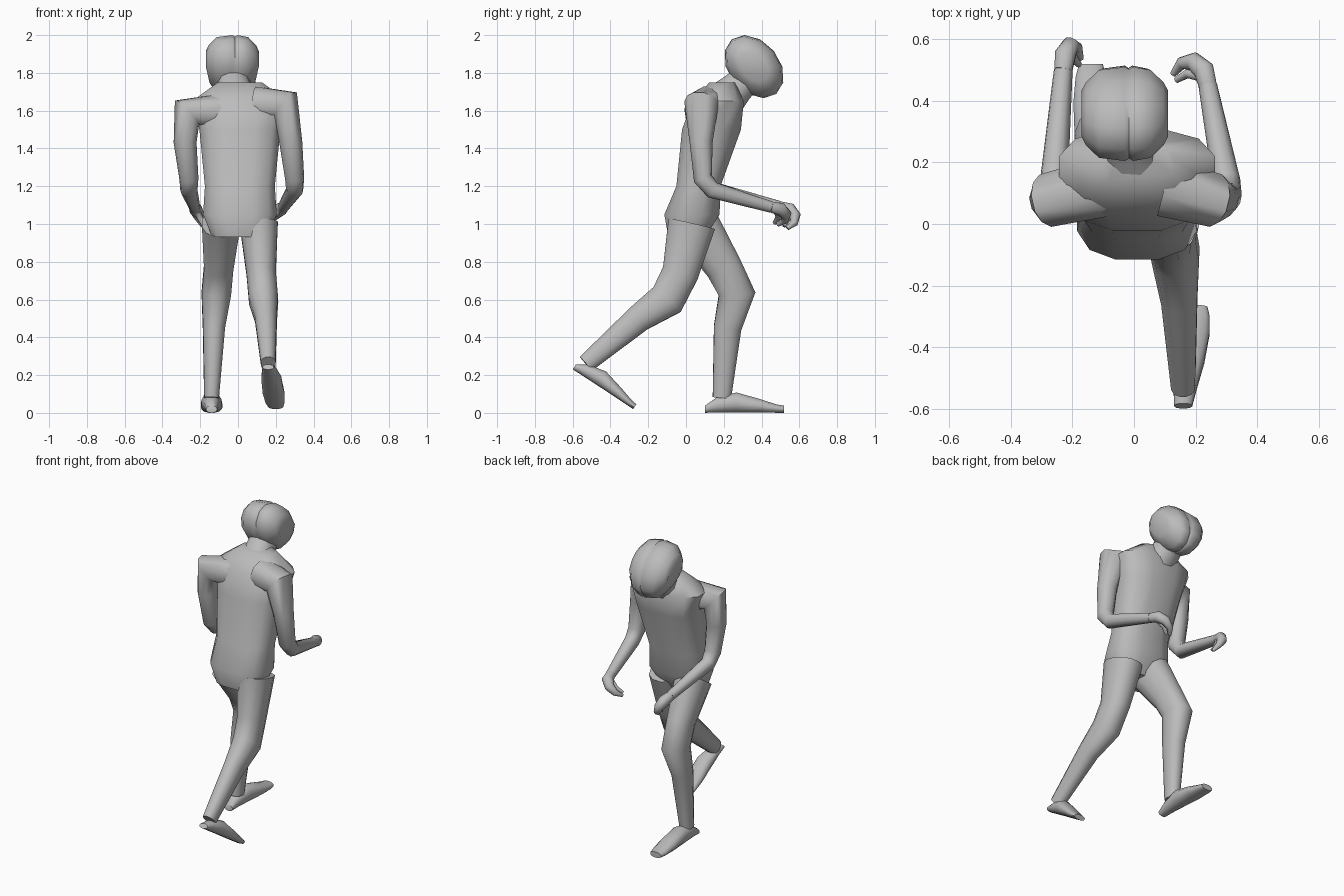
import bpy
import bmesh
from math import cos, sin, pi, radians, copysign
from mathutils import Vector

default_cube = bpy.data.objects.get("Cube")
if default_cube:
    bpy.data.objects.remove(default_cube, do_unlink=True)

RIGHTWARD = Vector((1, 0, 0))
FORWARD = Vector((0, 1, 0))

# One plain grey for the whole figure
COLOUR = (.5, .5, .5, 1)
grey = bpy.data.materials.new("plain grey")
grey.use_nodes = True
grey.diffuse_color = COLOUR
shader = grey.node_tree.nodes["Principled BSDF"]
shader.inputs["Base Color"].default_value = COLOUR


def skin_rings(name, rings):
    """Bridge a list of equal point rings into a closed, smooth-shaded part."""
    bm = bmesh.new()
    loops = [[bm.verts.new(point) for point in ring] for ring in rings]
    count = len(loops[0])
    for lower, upper in zip(loops, loops[1:]):
        for i in range(count):
            j = (i + 1) % count
            bm.faces.new((lower[i], lower[j], upper[j], upper[i]))
    bm.faces.new(loops[0])
    bm.faces.new(loops[-1])
    bmesh.ops.recalc_face_normals(bm, faces=bm.faces[:])
    mesh = bpy.data.meshes.new(name)
    bm.to_mesh(mesh)
    bm.free()
    mesh.materials.append(grey)
    part = bpy.data.objects.new(name, mesh)
    bpy.context.collection.objects.link(part)
    bpy.ops.object.select_all(action="DESELECT")
    part.select_set(True)
    bpy.context.view_layer.objects.active = part
    bpy.ops.object.shade_smooth_by_angle(angle=radians(55))


def rounded(value, power):
    return copysign(abs(value) ** power, value)


def oval(centre, across, deep, power=.9, sides=12):
    """Ring of points around a centre; a lower power makes it squarer."""
    turns = [2 * pi * (k + .5) / sides for k in range(sides)]
    return [centre + across * rounded(cos(turn), power)
            + deep * rounded(sin(turn), power) for turn in turns]


def tube(name, points, radii, axis, flatness=1):
    """Loft ovals along a bending path, carrying the first axis round bends."""
    points = [Vector(point) for point in points]
    steps = [(b - a).normalized() for a, b in zip(points, points[1:])]
    # Each ring faces halfway between the segments that meet at it
    tangents = [(a + b).normalized()
                for a, b in zip(steps[:1] + steps, steps + steps[-1:])]
    rings = []
    previous = tangents[0]
    for point, tangent, radius in zip(points, tangents, radii):
        axis = previous.rotation_difference(tangent) @ axis
        axis = (axis - tangent * axis.dot(tangent)).normalized()
        previous = tangent
        deep = tangent.cross(axis)
        rings.append(oval(point, axis * radius * flatness, deep * radius))
    skin_rings(name, rings)


def torso(sections):
    """Stack level ovals that lean forward as they rise."""
    rings = []
    for height, width, depth in sections:
        lean = .02 + .23 * (height - 1)
        centre = Vector((.01, lean, height))
        rings.append(oval(centre, RIGHTWARD * width, FORWARD * depth, .75))
    skin_rings("torso", rings)


def head(centre, half_width, half_depth, half_height):
    """Sweep a sheared oval profile sideways, with a groove down the middle."""
    groove = .1
    rings = []
    for u in (-1, -.9, -.6, 0, groove, .2, .6, .9, 1):
        scale = 1 - u ** 4 / 2
        if u == groove:
            scale -= .05
        ring = []
        for k in range(12):
            turn = k * pi / 6
            rise = half_height * scale * sin(turn)
            # The skull tips back while the jaw juts forward and narrows
            reach = half_depth * scale * cos(turn) - .3 * rise
            narrow = 1 + 1.6 * min(0, rise)
            offset = Vector((half_width * u * narrow, reach, rise))
            ring.append(centre + offset)
        rings.append(ring)
    skin_rings("head", rings)


def arm(label, side, shoulder, elbow_x, wrist):
    """From inside the chest over the shoulder, bent forward at the elbow."""
    path = [
        (side * .1, .12, shoulder.z),
        shoulder,
        (side * .28, .08, 1.43),
        (elbow_x, .09, 1.24),
        (elbow_x, .14, 1.18),
        wrist,
    ]
    tube(label + "_arm", path, (.1, .09, .06, .05, .045, .03), FORWARD)


def curl(name, start, direction, reach, radii):
    """Tapered hook that goes forward, then bends round towards direction."""
    path = []
    for k in range(len(radii)):
        turn = .85 * pi * k / (len(radii) - 1)
        bend = direction * (1 - cos(turn))
        path.append(start + bend + FORWARD * reach * sin(turn))
    tube(name, path, radii, RIGHTWARD + FORWARD * .1)


def hand(label, wrist, direction):
    """Curled fingers and a shorter thumb that share one bend."""
    curl(label + "_fingers", wrist, direction, .08, (.03, .035, .03, .02, .01))
    curl(label + "_thumb", wrist, direction * .9, .04, (.02, .02, .015, .01))


def leg(label, side, path):
    """Path of (forward, height) joints from hip to ankle, spreading outward."""
    points = []
    for k, (forward, height) in enumerate(path):
        spread = .1 + .05 * k / (len(path) - 1)
        points.append((.01 + side * spread, forward, height))
    tube(label + "_leg", points, (.13, .1, .1, .075, .05), RIGHTWARD, .8)


def foot(label, heel, toe, swell):
    """Rings that stand on a straight sole, highest at the instep."""
    sole = toe - heel
    up = RIGHTWARD.cross(sole).normalized()
    rings = []
    for t in (0, .15, .4, .7, .9, 1):
        thick = swell * (.35 + .65 * sin(pi * (1 - t) ** 1.5))
        wide = .03 + .03 * min(1, 2 * t) - .02 * t ** 8
        centre = heel + sole * t + up * thick
        rings.append(oval(centre, RIGHTWARD * wide, up * thick))
    skin_rings(label + "_foot", rings)


# Body: hips, waist, chest, shoulders and collar
torso([(.93, .15, .1), (1.05, .2, .15), (1.2, .19, .12), (1.5, .22, .16),
       (1.65, .26, .14), (1.75, .12, .07)])
tube("neck", [(0, .2, 1.65), (-.02, .27, 1.72), (-.03, .35, 1.8)],
     (.11, .09, .08), RIGHTWARD)
head(Vector((-.03, .36, 1.833)), .14, .15, .167)

# Arms and hands: the right shoulder hangs lower and reaches further
left_wrist = Vector((.24, .45, 1.09))
right_wrist = Vector((-.23, .5, 1.09))
arm("left", 1, Vector((.25, .08, 1.63)), .3, left_wrist)
arm("right", -1, Vector((-.27, .08, 1.59)), -.26, right_wrist)
hand("left", left_wrist, Vector((-.06, 0, -.05)))
hand("right", right_wrist, Vector((.03, 0, -.06)))

# Legs and feet: the left one trails, the right one is planted ahead
leg("left", 1, [(.03, 1), (-.03, .74), (-.1, .6), (-.25, .5), (-.53, .26)])
leg("right", -1, [(.05, 1), (.2, .77), (.27, .63), (.22, .45), (.19, .08)])
foot("left", Vector((.16, -.6, .23)), Vector((.2, -.28, .02)), .045)
foot("right", Vector((-.14, .1, 0)), Vector((-.14, .52, 0)), .055)
